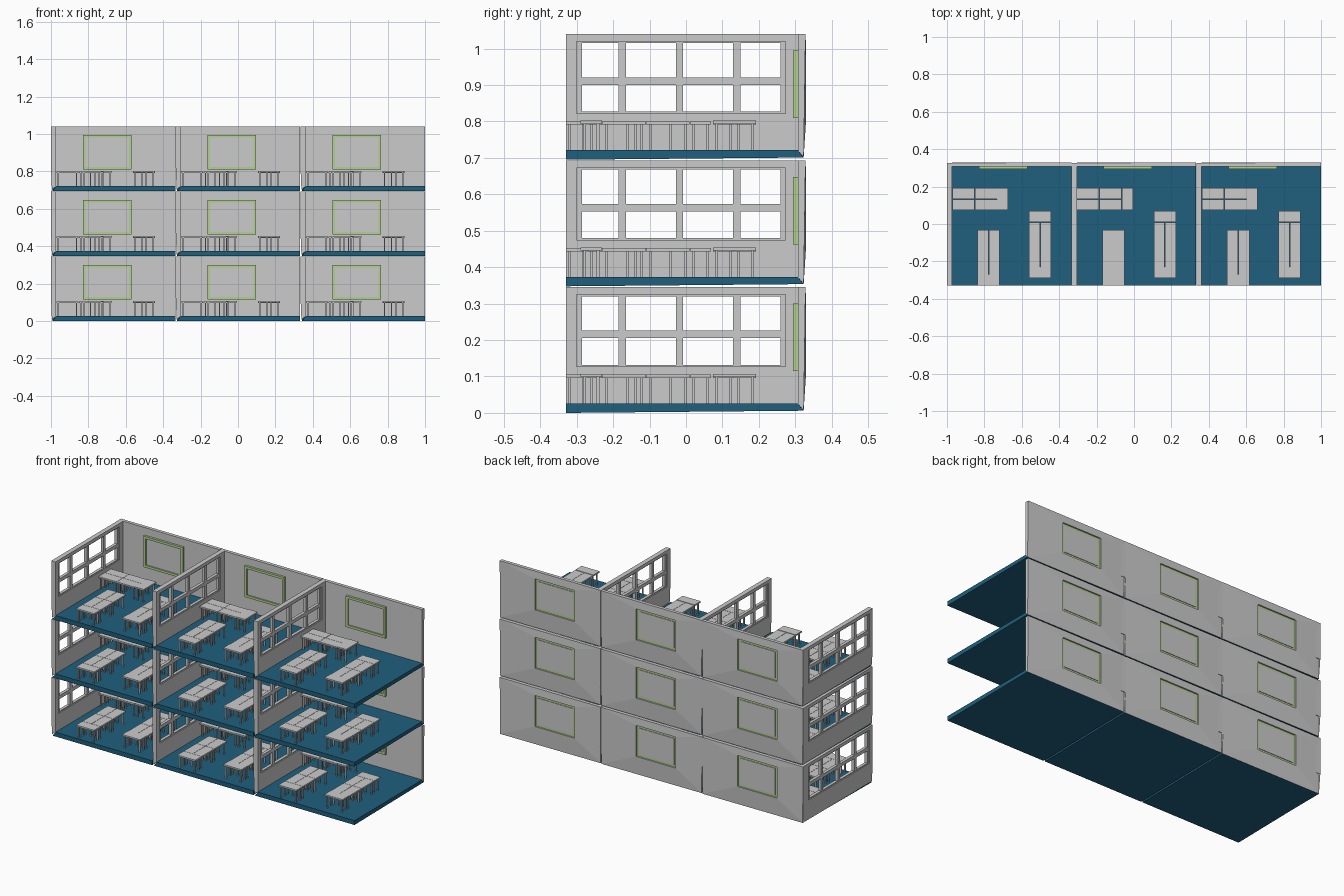
import bpy, bmesh

if "Cube" in bpy.data.objects:
    bpy.data.objects.remove(bpy.data.objects["Cube"])

PITCH_X, PITCH_Z = 0.667, 0.3475
W, H = 0.665, 0.345            # one room
YF = -0.33                     # open front edge


def material(name, rgb):
    m = bpy.data.materials.new(name)
    m.diffuse_color = (*rgb, 1)
    m.use_nodes = True
    m.node_tree.nodes["Principled BSDF"].inputs["Base Color"].default_value = m.diffuse_color
    return m


BLUE = material("floor_blue", (0.013, 0.115, 0.205))
GREEN = material("board_green", (0.45, 0.65, 0.28))


def hexa(bm, pts):
    """Eight corners: first quad, then the matching opposite quad."""
    v = [bm.verts.new(p) for p in pts]
    for f in ((0, 1, 2, 3), (4, 5, 6, 7), (0, 1, 5, 4),
              (1, 2, 6, 5), (2, 3, 7, 6), (3, 0, 4, 7)):
        bm.faces.new([v[i] for i in f])


def box(bm, x0, x1, y0, y1, z0, z1):
    hexa(bm, [(x0, y0, z0), (x1, y0, z0), (x1, y1, z0), (x0, y1, z0),
              (x0, y0, z1), (x1, y0, z1), (x1, y1, z1), (x0, y1, z1)])


def part(name, build, mat=None):
    """Make one mesh for the part and place a linked copy in all nine rooms."""
    bm = bmesh.new()
    build(bm)
    bmesh.ops.recalc_face_normals(bm, faces=bm.faces)
    me = bpy.data.meshes.new(name)
    bm.to_mesh(me)
    bm.free()
    if mat:
        me.materials.append(mat)
    for col in range(3):
        for row in range(3):
            ob = bpy.data.objects.new(f"{name}_{row + 1}_{col + 1}", me)
            ob.location = (-1 + col * PITCH_X, 0, row * PITCH_Z)
            bpy.context.collection.objects.link(ob)


# Floor slab, mitred under the left and back walls
def floor(bm):
    hexa(bm, [(0.008, YF, 0), (W, YF, 0), (W, 0.322, 0.006), (0.008, 0.322, 0.008),
              (0.028, YF, 0.026), (W, YF, 0.026), (W, 0.307, 0.026), (0.028, 0.307, 0.026)])


# Left wall around its window opening
WY0, WY1, WZ0, WZ1 = -0.30, 0.273, 0.127, 0.325


def side_wall(bm):
    hexa(bm, [(0.005, YF, 0.008), (0.028, YF, 0.026), (0.028, 0.307, 0.026), (0.005, 0.322, 0.008),
              (0, YF, WZ0), (0.028, YF, WZ0), (0.028, 0.307, WZ0), (0, 0.327, WZ0)])
    box(bm, 0, 0.028, YF, 0.327, WZ1, H)
    box(bm, 0, 0.028, YF, WY0, WZ0, WZ1)
    box(bm, 0, 0.028, WY1, 0.327, WZ0, WZ1)


# Window frame with mullions and a transom
def window(bm):
    a, b, t = 0.005, 0.023, 0.014
    box(bm, a, b, WY0, WY0 + t, WZ0, WZ1)
    box(bm, a, b, WY1 - t, WY1, WZ0, WZ1)
    box(bm, a, b, WY0, WY1, WZ0, WZ0 + 0.005)
    box(bm, a, b, WY0, WY1, WZ1 - 0.005, WZ1)
    box(bm, a, b, WY0, WY1, 0.205, 0.226)
    for y in (-0.175, -0.018, 0.139):
        box(bm, a, b, y - 0.01, y + 0.01, WZ0, WZ1)


# Back wall: four faceted panels around the board opening
BX0, BX1, BZ0, BZ1 = 0.17, 0.43, 0.115, 0.30


def back_wall(bm):
    outer = [(0.005, 0.322, 0.008), (W, 0.323, 0.006), (W, 0.328, H), (0, 0.327, H)]
    front = [(0.028, 0.307, 0.026), (W, 0.307, 0.026), (W, 0.307, H), (0.028, 0.307, H)]
    inset = [(BX0, BZ0), (BX1, BZ0), (BX1, BZ1), (BX0, BZ1)]
    rings = [front, outer, [(x, 0.33, z) for x, z in inset], [(x, 0.307, z) for x, z in inset]]
    rings = [[bm.verts.new(p) for p in r] for r in rings]
    for k in range(4):
        r, s = rings[k], rings[(k + 1) % 4]
        for i in range(4):
            j = (i + 1) % 4
            bm.faces.new((r[i], r[j], s[j], s[i]))


# Green board frame and its grey panel
FT = 0.014


def board_frame(bm):
    a, b = 0.294, 0.322
    box(bm, BX0, BX0 + FT, a, b, BZ0, BZ1)
    box(bm, BX1 - FT, BX1, a, b, BZ0, BZ1)
    box(bm, BX0 + FT, BX1 - FT, a, b, BZ0, BZ0 + FT)
    box(bm, BX0 + FT, BX1 - FT, a, b, BZ1 - FT, BZ1)


def board_panel(bm):
    box(bm, BX0 + FT, BX1 - FT, 0.302, 0.325, BZ0 + FT, BZ1 - FT)


# Desk: thin top and four slim legs
def desk(bm, x, y, w, d, z=0.105):
    g, leg, ins = 0.0008, 0.007, 0.008
    box(bm, x + g, x + w - g, y + g, y + d - g, z - 0.009, z)
    for lx in (x + ins, x + w - ins - leg):
        for ly in (y + ins, y + d - ins - leg):
            box(bm, lx, lx + leg, ly, ly + leg, 0.025, z - 0.008)


L, S = 0.12, 0.06


def front_desks(bm):
    desk(bm, 0.163, YF, L, S)
    for i in range(2):
        for j in range(2):
            desk(bm, 0.163 + i * S, YF + S + j * L, S, L)


def right_desks(bm):
    desk(bm, 0.438, -0.29, L, S, 0.107)
    desk(bm, 0.438, 0.01, L, S)
    for i in range(2):
        for j in range(2):
            desk(bm, 0.438 + i * S, -0.23 + j * L, S, L)


def back_desks(bm):
    desk(bm, 0.268, 0.073, S, L, 0.107)
    for i in range(2):
        for j in range(2):
            desk(bm, 0.028 + i * L, 0.073 + j * S, L, S)


part("floor", floor, BLUE)
part("side_wall", side_wall)
part("window_frame", window)
part("back_wall", back_wall)
part("board_frame", board_frame, GREEN)
part("board_panel", board_panel)
part("front_desks", front_desks)
part("right_desks", right_desks)
part("back_desks", back_desks)
